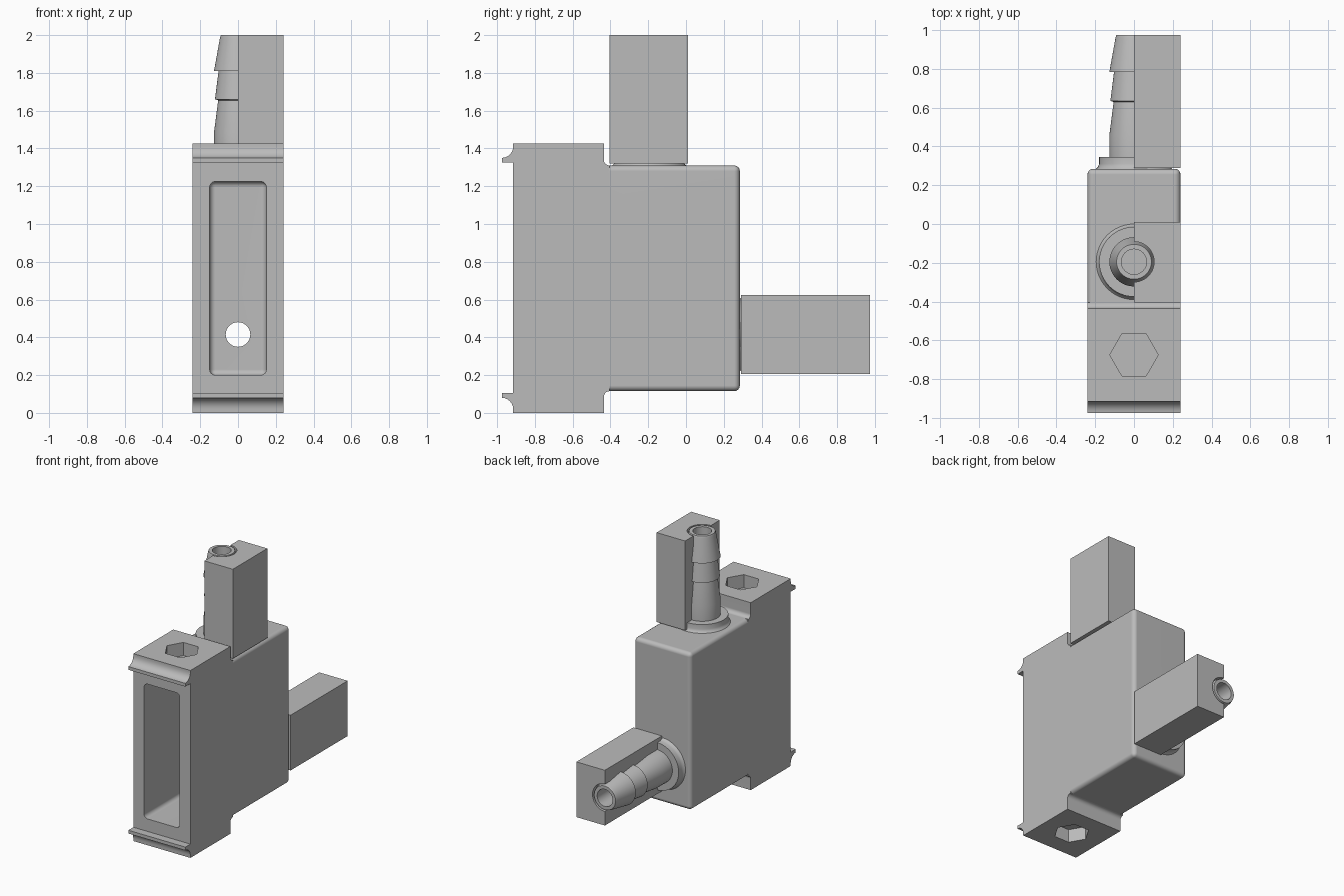
import bpy, bmesh, math
from mathutils import Matrix, Vector

if "Cube" in bpy.data.objects:
    bpy.data.objects.remove(bpy.data.objects["Cube"], do_unlink=True)

grey = bpy.data.materials.new("plain_grey")
grey.use_nodes = True
grey.diffuse_color = (0.5, 0.5, 0.5, 1)
grey.node_tree.nodes["Principled BSDF"].inputs["Base Color"].default_value = (0.5, 0.5, 0.5, 1)

AXIS_Y, AXIS_Z = -0.195, 0.415      # centre lines of the top and back ports
TO_BACK = Matrix.Rotation(-math.pi / 2, 4, "X")


def finish(name, bm):
    bmesh.ops.recalc_face_normals(bm, faces=bm.faces[:])
    mesh = bpy.data.meshes.new(name)
    bm.to_mesh(mesh)
    bm.free()
    mesh.materials.append(grey)
    ob = bpy.data.objects.new(name, mesh)
    bpy.context.collection.objects.link(ob)
    return ob


def activate(ob):
    bpy.ops.object.select_all(action="DESELECT")
    ob.select_set(True)
    bpy.context.view_layer.objects.active = ob


def box(name, low, high, bevel=0):
    low, high = Vector(low), Vector(high)
    bm = bmesh.new()
    bmesh.ops.create_cube(bm, size=1, matrix=Matrix.Translation((low + high) / 2)
                          @ Matrix.Diagonal((*(high - low), 1)))
    if bevel:
        bmesh.ops.bevel(bm, geom=bm.edges[:], offset=bevel, segments=4,
                        profile=0.5, affect="EDGES")
    return finish(name, bm)


def cylinder(name, radius, depth, matrix, sides=48):
    bm = bmesh.new()
    bmesh.ops.create_cone(bm, cap_ends=True, segments=sides, radius1=radius,
                          radius2=radius, depth=depth, matrix=matrix)
    return finish(name, bm)


def combine(ob, other, operation):
    other.hide_render = True
    activate(ob)
    mod = ob.modifiers.new(operation.lower(), "BOOLEAN")
    mod.operation, mod.solver, mod.object = operation, "EXACT", other
    bpy.ops.object.modifier_apply(modifier=mod.name)
    bpy.data.objects.remove(other, do_unlink=True)


def smooth(ob):
    activate(ob)
    bpy.ops.object.shade_smooth_by_angle(angle=math.radians(32))
    mod = ob.modifiers.new("even_normals", "WEIGHTED_NORMAL")
    mod.keep_sharp = True


def arc(cy, cz, r, start, end, steps=6):
    angles = [math.radians(start + (end - start) * i / steps) for i in range(steps + 1)]
    return [(cy + r * math.cos(a), cz + r * math.sin(a)) for a in angles]


# Front flange: side profile with hooked lips and filleted steps
profile = [(-0.915, 0)] + arc(-0.975, 0.02, 0.06, 0, 90)
profile += [(-0.975, 0.105), (-0.915, 0.105), (-0.915, 1.325), (-0.975, 1.325)]
profile += arc(-0.975, 1.41, 0.06, -90, 0) + [(-0.915, 1.425), (-0.435, 1.425)]
profile += arc(-0.405, 1.34, 0.03, 180, 270) + arc(-0.405, 0.085, 0.03, 90, 180)
profile += [(-0.435, 0)]
bm = bmesh.new()
face = bm.faces.new([bm.verts.new((-0.24, y, z)) for y, z in profile])
ext = bmesh.ops.extrude_face_region(bm, geom=[face])
bmesh.ops.translate(bm, vec=(0.48, 0, 0),
                    verts=[g for g in ext["geom"] if isinstance(g, bmesh.types.BMVert)])
housing = finish("housing", bm)

# Rear case with rounded edges, joined to the flange, then hollowed from the front
combine(housing, box("case", (-0.24, -0.6, 0.115), (0.24, 0.285, 1.31), 0.03), "UNION")
combine(housing, box("pocket", (-0.15, -1.2, 0.2), (0.15, 0.2, 1.225), 0.03), "DIFFERENCE")

# Hexagonal sockets in the top and bottom
for z in (0, 1.425):
    place = Matrix.Translation((0, -0.675, z)) @ Matrix.Rotation(math.radians(30), 4, "Z")
    combine(housing, cylinder("socket", 0.125, 0.2, place, 6), "DIFFERENCE")

# Port bores through the walls
top_port = Matrix.Translation((0, AXIS_Y, 1.31))
back_port = Matrix.Translation((0, 0.285, AXIS_Z)) @ TO_BACK
for port in (top_port, back_port):
    combine(housing, cylinder("bore", 0.065, 0.3, port), "DIFFERENCE")
smooth(housing)

# Barbed hose nozzles: radius and height along the port
barb = [(0.065, -0.005), (0.2, -0.005), (0.187, 0.008), (0.18, 0.025), (0.18, 0.06),
        (0.127, 0.06), (0.127, 0.175), (0.105, 0.345), (0.122, 0.35), (0.103, 0.5),
        (0.127, 0.5), (0.095, 0.678), (0.09, 0.69), (0.065, 0.69)]
for name, port in (("top_nozzle", top_port), ("back_nozzle", back_port)):
    bm = bmesh.new()
    ring = [bm.verts.new((r, 0, h)) for r, h in barb]
    edges = [bm.edges.new((a, b)) for a, b in zip(ring, ring[1:] + ring[:1])]
    bmesh.ops.spin(bm, geom=ring + edges, cent=(0, 0, 0), axis=(0, 0, 1),
                   angle=math.tau, steps=48, use_merge=False)
    bmesh.ops.remove_doubles(bm, verts=bm.verts[:], dist=0.0005)
    bmesh.ops.transform(bm, matrix=port, verts=bm.verts[:])
    smooth(finish(name, bm))

# Half blocks beside each nozzle, with clearance round the tip
blocks = (("top_block", (0, -0.405, 1.32), (0.24, 0.01, 2), top_port),
          ("back_block", (0, 0.29, 0.205), (0.24, 0.975, 0.625), back_port))
for name, low, high, port in blocks:
    block = box(name, low, high)
    combine(block, cylinder("clearance", 0.104, 2, port), "DIFFERENCE")
    smooth(block)
